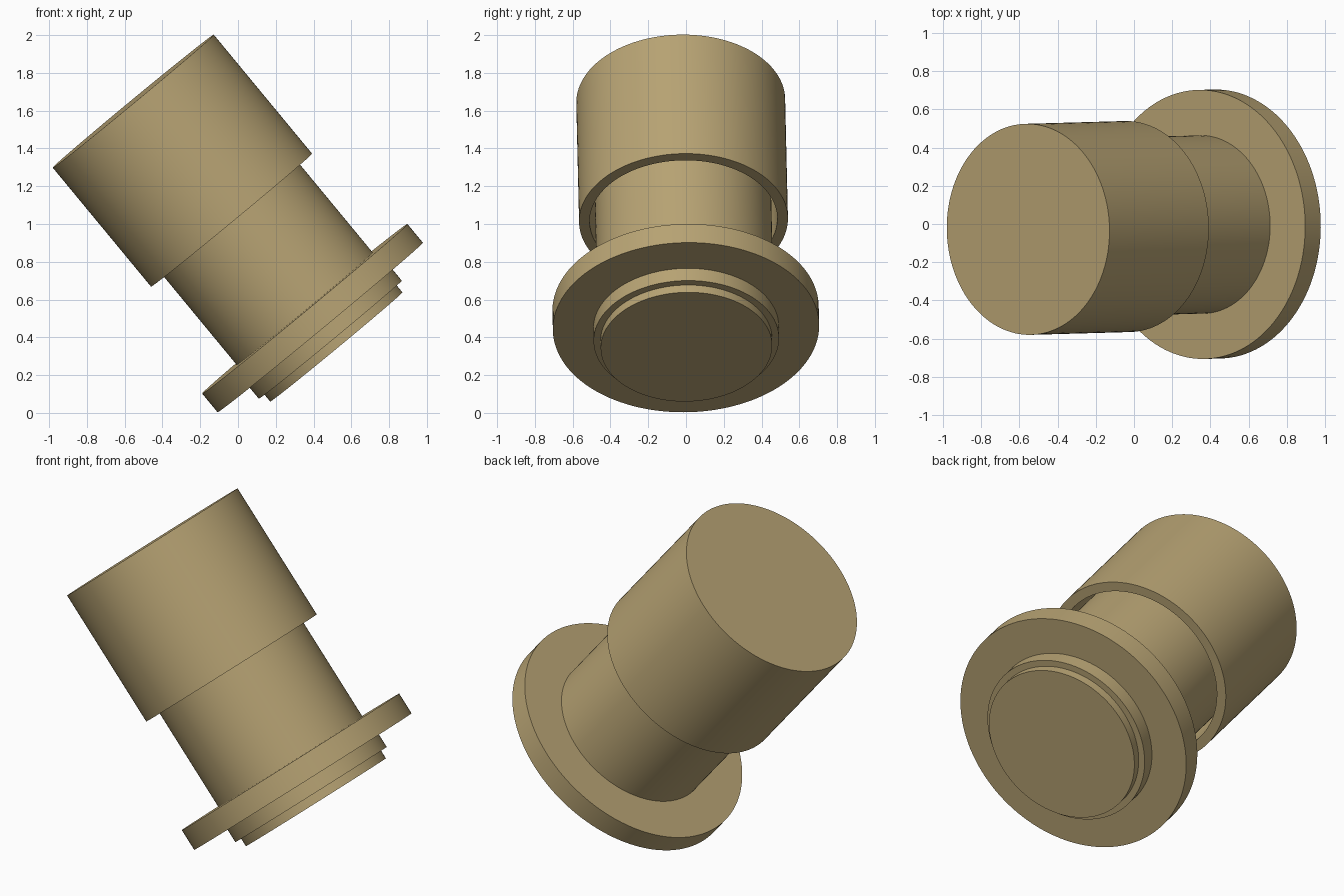
import bpy, bmesh, math
from mathutils import Vector, Matrix

if "Cube" in bpy.data.objects:
    bpy.data.objects.remove(bpy.data.objects["Cube"])

SIDES = 128
tan = bpy.data.materials.new("warm tan")
tan.diffuse_color = (0.48, 0.37, 0.175, 1)
tan.use_nodes = True
tan.node_tree.nodes["Principled BSDF"].inputs["Base Color"].default_value = tan.diffuse_color

# Shared tilted axis, with its origin at the underside of the flange
axis = Vector((-0.637, -0.018, 0.771)).normalized()
tilt = Matrix.Translation((0.435, 0.0, 0.4525)) @ axis.to_track_quat('Z', 'Y').to_matrix().to_4x4()


def lathe(name, profile):
    """Spin a (radius, height) profile about the tilted axis."""
    bm = bmesh.new()
    verts = [bm.verts.new((r, 0, h)) for r, h in profile]
    edges = [bm.edges.new(pair) for pair in zip(verts, verts[1:])]
    bmesh.ops.spin(bm, geom=verts + edges, cent=(0, 0, 0), axis=(0, 0, 1),
                   angle=math.tau, steps=SIDES, use_duplicate=False)
    bmesh.ops.remove_doubles(bm, verts=bm.verts[:], dist=1e-5)
    bmesh.ops.recalc_face_normals(bm, faces=bm.faces[:])
    bm.transform(tilt)
    mesh = bpy.data.meshes.new(name)
    bm.to_mesh(mesh)
    bm.free()
    mesh.materials.append(tan)
    ob = bpy.data.objects.new(name, mesh)
    bpy.context.collection.objects.link(ob)
    bpy.ops.object.select_all(action='DESELECT')
    ob.select_set(True)
    bpy.context.view_layer.objects.active = ob
    bpy.ops.object.shade_smooth_by_angle(angle=math.radians(30))
    return ob


# Hollow cap, open towards the flange
lathe("cap", [(0, 1.554), (0.553, 1.554), (0.553, 0.737),
              (0.497, 0.737), (0.497, 1.45), (0, 1.45)])

# Stem, wide flange and two-step base in one turned body
lathe("stem_and_flange", [(0, 1.45), (0.467, 1.45), (0.467, 0.128),
                          (0.705, 0.128), (0.705, 0), (0.491, 0),
                          (0.491, -0.084), (0.454, -0.084),
                          (0.454, -0.134), (0, -0.134)])
